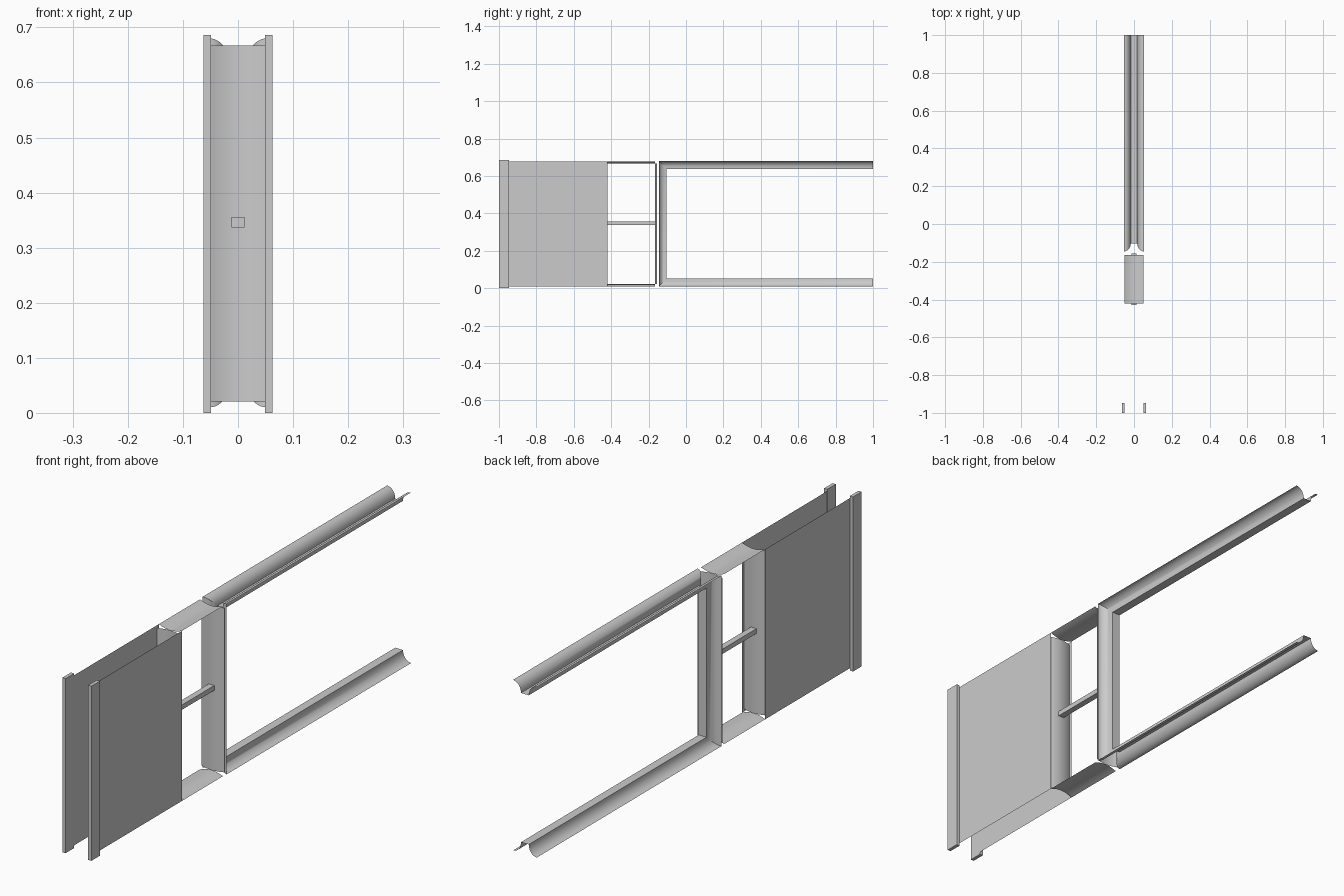
import bpy, bmesh, math

if "Cube" in bpy.data.objects:
    bpy.data.objects.remove(bpy.data.objects["Cube"])

ZC = 0.344          # mid height of the frame
HALF = 0.334        # half height of walls and lining


def make(name, verts, faces, smooth=False):
    me = bpy.data.meshes.new(name)
    me.from_pydata(verts, [], faces)
    bm = bmesh.new()
    bm.from_mesh(me)
    bmesh.ops.recalc_face_normals(bm, faces=bm.faces)
    bm.to_mesh(me)
    bm.free()
    ob = bpy.data.objects.new(name, me)
    bpy.context.collection.objects.link(ob)
    if smooth:
        bpy.ops.object.select_all(action='DESELECT')
        ob.select_set(True)
        bpy.context.view_layer.objects.active = ob
        bpy.ops.object.shade_smooth_by_angle(angle=math.radians(35))
    return ob


def box(name, lo, hi):
    v = [(x, y, z) for x in (lo[0], hi[0]) for y in (lo[1], hi[1]) for z in (lo[2], hi[2])]
    f = [(0, 1, 3, 2), (4, 6, 7, 5), (0, 4, 5, 1), (2, 3, 7, 6), (0, 2, 6, 4), (1, 5, 7, 3)]
    return make(name, v, f)


def sweep(name, profile, path):
    """Thin sheet: profile is (x, inset) points, path(inset) gives (y, z) stations."""
    rows = [[(x, y, z) for y, z in path(d)] for x, d in profile]
    n = len(rows[0])
    verts = [p for r in rows for p in r]
    faces = [(i * n + j, i * n + j + 1, (i + 1) * n + j + 1, (i + 1) * n + j)
             for i in range(len(rows) - 1) for j in range(n - 1)]
    return make(name, verts, faces, True)


# end posts and thin wall sheets, one pair per side
for side, s in (("left", -1), ("right", 1)):
    xs = sorted((s * 0.049, s * 0.063))
    box(side + "_end_post", (xs[0], -1, 0), (xs[1], -0.947, 0.686))
    x = s * 0.05
    make(side + "_wall_sheet",
         [(x, -0.96, ZC - HALF), (x, -0.42, ZC - HALF),
          (x, -0.42, ZC + HALF), (x, -0.96, ZC + HALF)], [(0, 1, 2, 3)])

# shallow concave lining around the window opening
DEPTH = 0.011
Y0, Y1 = -0.42, -0.165
ZI = HALF - DEPTH
arc = []
for i in range(17):
    t = -1 + i / 8
    arc.append((0.05 * t, DEPTH * (1 - t * t)))
for label, s in (("top", 1), ("bottom", -1)):
    sweep(label + "_lining", arc,
          lambda d: [(Y0, ZC + s * (HALF - d)), (Y1, ZC + s * (HALF - d))])
sweep("front_jamb", arc, lambda d: [(Y0 - DEPTH + d, ZC - ZI), (Y0 - DEPTH + d, ZC + ZI)])
sweep("back_jamb", arc, lambda d: [(Y1 + DEPTH - d, ZC - ZI), (Y1 + DEPTH - d, ZC + ZI)])

# glazing bar across the opening
box("glazing_bar", (-0.012, -0.428, 0.337), (0.012, -0.157, 0.356))

# open-ended cove frame, mitred at its two corners
cove = []
for i in range(11):
    a = math.pi / 2 * i / 10
    cove.append((0.052 - 0.035 * math.sin(a), 0.042 * (1 - math.cos(a))))
cove = [(-x, d) for x, d in cove] + [(x, d) for x, d in reversed(cove)]
sweep("cove_frame", cove, lambda d: [
    (1, ZC + HALF + 0.002 - d), (-0.145 + d, ZC + HALF + 0.002 - d),
    (-0.145 + d, ZC - HALF + d), (1, ZC - HALF + d)])
